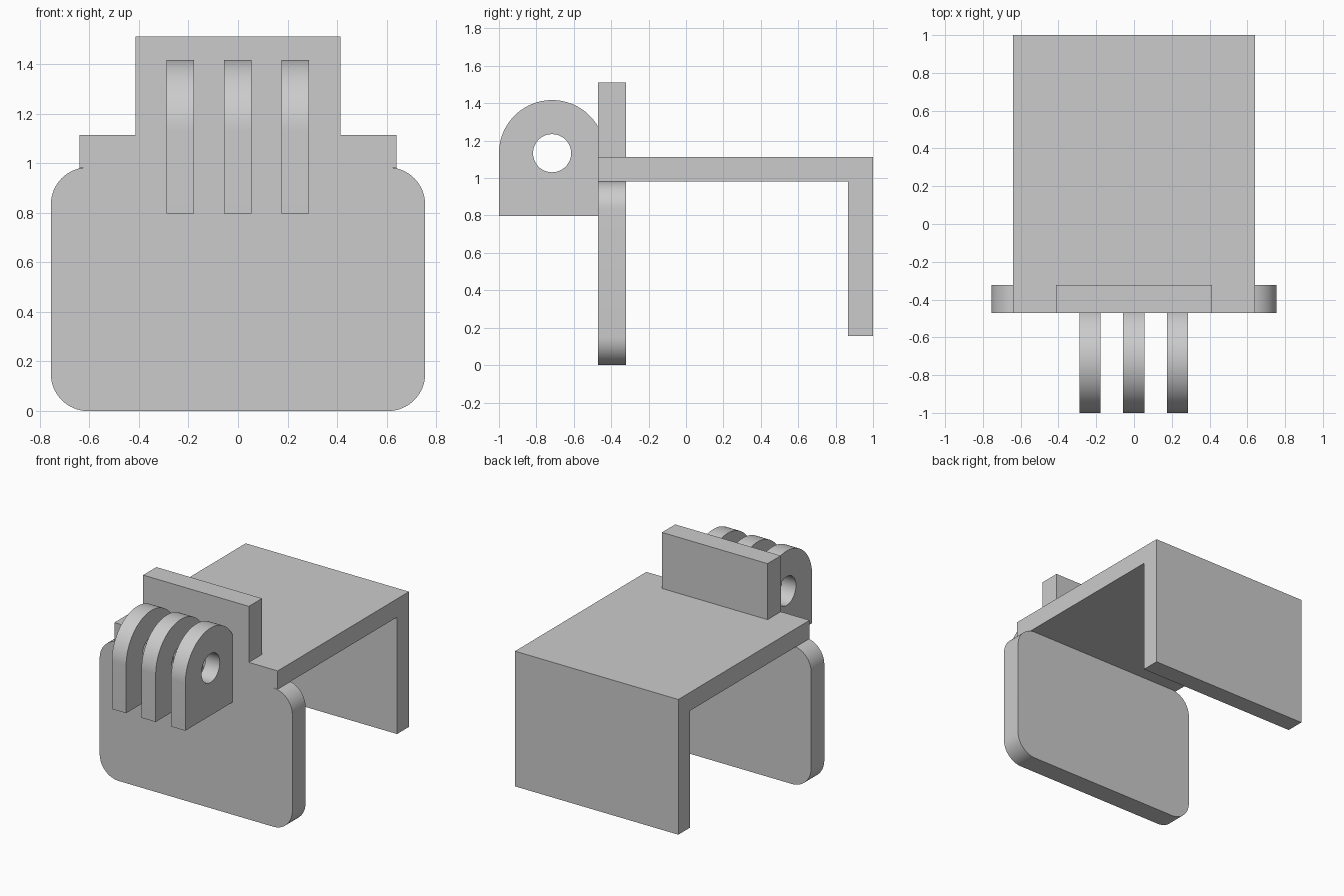
import bpy, bmesh
from math import cos, sin, pi, radians

if "Cube" in bpy.data.objects:
    bpy.data.objects.remove(bpy.data.objects["Cube"])

grey = bpy.data.materials.new("plain grey")
grey.use_nodes = True
grey.diffuse_color = (0.6, 0.6, 0.6, 1)
grey.node_tree.nodes["Principled BSDF"].inputs["Base Color"].default_value = (0.6, 0.6, 0.6, 1)


def arc(cx, cz, r, start, end, steps):
    """Points along an arc, angles in degrees."""
    angles = [radians(start + (end - start) * i / steps) for i in range(steps + 1)]
    return [(cx + r * cos(a), cz + r * sin(a)) for a in angles]


def extrude(name, loops, lo, hi, axis):
    """Fill the outline (with holes) and extrude it along x or y."""
    bm = bmesh.new()
    for loop in loops:
        vs = [bm.verts.new((lo, p, z) if axis == "x" else (p, lo, z)) for p, z in loop]
        for i, v in enumerate(vs):
            bm.edges.new((v, vs[i - 1]))
    if len(loops) == 1:
        bm.faces.new(vs)
    else:
        bmesh.ops.triangle_fill(bm, use_beauty=True, edges=bm.edges[:])
    out = bmesh.ops.extrude_face_region(bm, geom=bm.faces[:], use_keep_orig=True)
    depth = hi - lo
    bmesh.ops.translate(bm, verts=[g for g in out["geom"] if isinstance(g, bmesh.types.BMVert)],
                        vec=(depth, 0, 0) if axis == "x" else (0, depth, 0))
    bmesh.ops.recalc_face_normals(bm, faces=bm.faces[:])
    mesh = bpy.data.meshes.new(name)
    bm.to_mesh(mesh)
    bm.free()
    mesh.materials.append(grey)
    obj = bpy.data.objects.new(name, mesh)
    bpy.context.collection.objects.link(obj)
    bpy.ops.object.select_all(action="DESELECT")
    obj.select_set(True)
    bpy.context.view_layer.objects.active = obj
    bpy.ops.object.shade_smooth_by_angle(angle=radians(30))
    return obj


FRONT, INNER = -0.47, -0.322      # front and back of the front plate
SHELF_LOW, SHELF_TOP = 0.983, 1.113

# Front plate with rounded corners
half, r = 0.755, 0.15
plate = []
for cx, cz, a in ((half - r, SHELF_LOW - r, 0), (r - half, SHELF_LOW - r, 90),
                  (r - half, r, 180), (half - r, r, 270)):
    plate += arc(cx, cz, r, a, a + 90, 16)
extrude("front_plate", [plate], FRONT, INNER, "y")

# Shelf and hanging back wall as one angled bracket
bracket = [(FRONT, SHELF_LOW), (0.867, SHELF_LOW), (0.867, 0.155),
           (1, 0.155), (1, SHELF_TOP), (FRONT, SHELF_TOP)]
extrude("shelf_bracket", [bracket], -0.64, 0.64, "x")

# Upright tab above the shelf
tab = [(FRONT, SHELF_TOP), (INNER, SHELF_TOP), (INNER, 1.51), (FRONT, 1.51)]
extrude("upper_tab", [tab], -0.414, 0.414, "x")

# Three hinge lugs with rounded tops and a pin hole
cy, cz, r = -0.716, 1.133, 0.284
lug = [(-1, 0.797), (FRONT, 0.797)] + arc(cy, cz, r, 30, 180, 40)
hole = arc(cy, cz, 0.102, 0, 350, 35)
for side, x in (("right", -0.233), ("middle", -0.001), ("left", 0.231)):
    extrude(side + "_hinge_lug", [lug, hole], x - 0.056, x + 0.056, "x")
